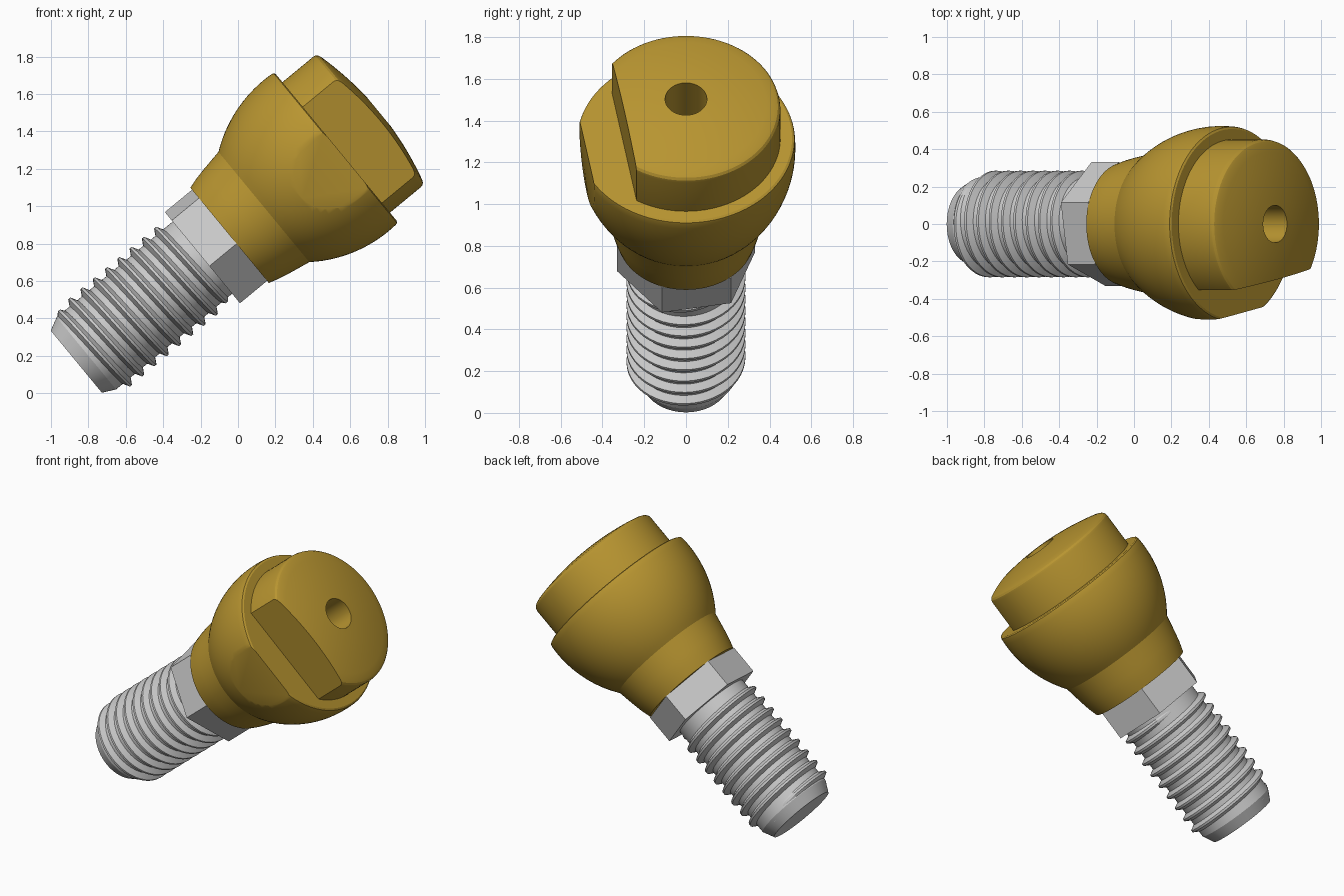
import bpy, bmesh, math
from mathutils import Matrix, Vector

if "Cube" in bpy.data.objects:
    bpy.data.objects.remove(bpy.data.objects["Cube"])

# Tilted part frame: local z runs along the stud axis
TILT = math.radians(39.5)
c, s = math.cos(TILT), math.sin(TILT)
FRAME = Matrix(((0, -s, c, -0.68 * s), (1, 0, 0, 0), (0, c, s, 0.68 * c), (0, 0, 0, 1)))
FLAT_ANGLE = math.radians(190)   # direction the wrench flats face, around the axis

brass = bpy.data.materials.new("brass")
brass.diffuse_color = (0.48, 0.30, 0.03, 1)
brass.use_nodes = True
brass.node_tree.nodes["Principled BSDF"].inputs["Base Color"].default_value = brass.diffuse_color


def finish(name, bm, mat=None):
    bmesh.ops.remove_doubles(bm, verts=bm.verts, dist=1e-5)
    bmesh.ops.recalc_face_normals(bm, faces=bm.faces)
    mesh = bpy.data.meshes.new(name)
    bm.to_mesh(mesh)
    bm.free()
    ob = bpy.data.objects.new(name, mesh)
    bpy.context.collection.objects.link(ob)
    ob.matrix_world = FRAME
    if mat:
        mesh.materials.append(mat)
    bpy.ops.object.select_all(action='DESELECT')
    ob.select_set(True)
    bpy.context.view_layer.objects.active = ob
    bpy.ops.object.shade_smooth_by_angle(angle=math.radians(24))
    return ob


def lathe(profile, n=96, start=0.0):
    """Revolve (radius, height) points around local z."""
    bm = bmesh.new()
    rings = []
    for r, z in profile:
        rings.append([bm.verts.new((r * math.cos(start + 2 * math.pi * i / n),
                                    r * math.sin(start + 2 * math.pi * i / n), z))
                      for i in range(n)])
    for a, b in zip(rings, rings[1:]):
        for i in range(n):
            j = (i + 1) % n
            bm.faces.new((a[i], a[j], b[j], b[i]))
    bmesh.ops.remove_doubles(bm, verts=bm.verts, dist=1e-5)
    return bm


def cut_flat(bm, dist):
    """Slice off a flat at the given distance from the axis and close it."""
    n = Vector((math.cos(FLAT_ANGLE), math.sin(FLAT_ANGLE), 0))
    cut = bmesh.ops.bisect_plane(bm, geom=bm.verts[:] + bm.edges[:] + bm.faces[:],
                                 plane_co=n * dist, plane_no=n, clear_outer=True)
    edges = [e for e in cut["geom_cut"] if isinstance(e, bmesh.types.BMEdge)]
    bmesh.ops.edgeloop_fill(bm, edges=edges)


# Brass body: collar, rounded bell, and the bottom of the bore
bell = []
for i in range(17):
    z = 0.74 + (1.225 - 0.74) * i / 16
    bell.append((0.524 - 0.722 + math.sqrt(0.722 ** 2 - (z - 1.17) ** 2), z))
body = lathe([(0, 0.502), (0.33, 0.502), (0.347, 0.56), (0.36, 0.62), (0.371, 0.68)] + bell
             + [(0.519, 1.235), (0.508, 1.241), (0.1, 1.241), (0.1, 1.0), (0, 1.0)])
cut_flat(body, 0.482)
finish("body", body, brass)

# Domed cap with a through bore and a deep side flat
dome = [(0.425 - 0.325 * i / 8, 1.541 - 0.055 * ((0.425 - 0.325 * i / 8) / 0.425) ** 2)
        for i in range(9)]
cap = lathe([(0.1, 1.235), (0.452, 1.235), (0.452, 1.455), (0.449, 1.468), (0.44, 1.479)]
            + dome + [(0.1, 1.235)])
cut_flat(cap, 0.30)
finish("cap", cap, brass)

# Hexagonal nut section
finish("hex_collar", lathe([(0, 0.314), (0.336, 0.314), (0.336, 0.503), (0, 0.503)],
                           6, math.radians(10)))

# Stud core with chamfered end
finish("stud", lathe([(0, -0.56), (0.215, -0.56), (0.25, -0.49), (0.25, 0.316), (0, 0.316)], 64))

# Helical thread ridge, fading out at both ends
bm = bmesh.new()
PITCH, START, END, STEPS = 0.085, -0.48, 0.285, 48
count = int((END - START) / PITCH * STEPS)
rows = []
for k in range(count + 1):
    a = 2 * math.pi * k / STEPS
    z = START + PITCH * k / STEPS
    fade = min(1, k / 18, (count - k) / 18)
    crest = 0.24 + 0.045 * fade
    rows.append([bm.verts.new((r * math.cos(a), r * math.sin(a), z + dz))
                 for r, dz in ((0.24, -0.032), (crest, -0.007), (crest, 0.007), (0.24, 0.032))])
for p, q in zip(rows, rows[1:]):
    for i in range(4):
        j = (i + 1) % 4
        bm.faces.new((p[i], p[j], q[j], q[i]))
bm.faces.new(rows[0])
bm.faces.new(rows[-1])
finish("thread", bm)
